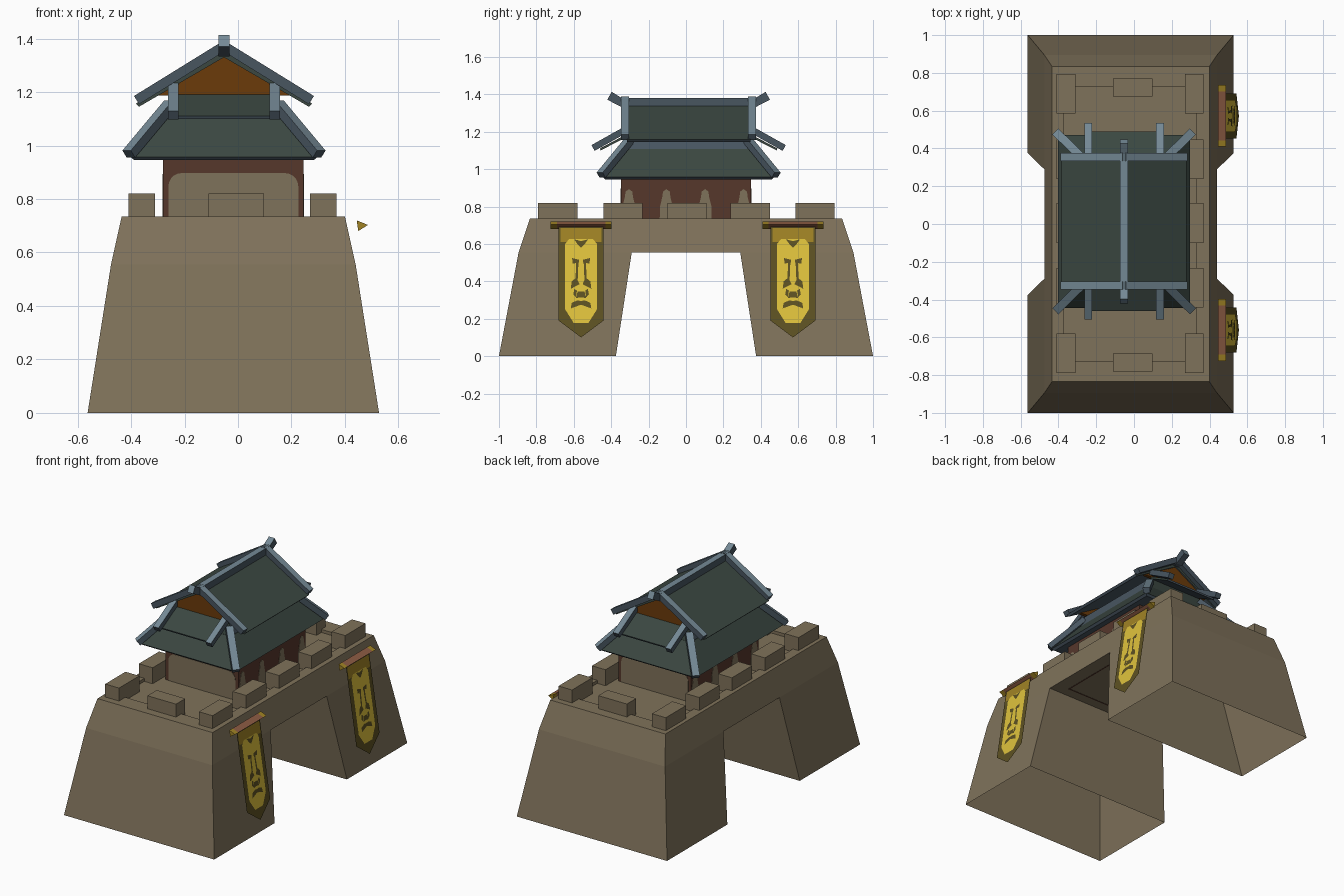
import bpy, bmesh, math
from mathutils import Vector

if "Cube" in bpy.data.objects:
    bpy.data.objects.remove(bpy.data.objects["Cube"])

COL = {
    "stone": (0.212, 0.168, 0.103), "brown_wall": (0.092, 0.038, 0.024),
    "green_tile": (0.043, 0.063, 0.053), "slate": (0.065, 0.092, 0.118),
    "light_slate": (0.175, 0.250, 0.300), "gable_orange": (0.145, 0.043, 0.003),
    "yellow": (0.74, 0.54, 0.046), "olive": (0.110, 0.083, 0.016),
    "gold": (0.35, 0.225, 0.018), "rod_brown": (0.26, 0.105, 0.055)}
for n in COL:
    bpy.data.materials.new(n).diffuse_color = (*COL[n], 1)


def build(name, polys, mat, rule=None, recalc=True):
    """Object from polygons (lists of points); rule(normal) may override the material."""
    bm = bmesh.new()
    for p in polys:
        bm.faces.new([bm.verts.new(v) for v in p])
    bmesh.ops.remove_doubles(bm, verts=bm.verts, dist=1e-5)
    if recalc:
        bmesh.ops.recalc_face_normals(bm, faces=bm.faces)
    bm.normal_update()
    used = [mat]
    for f in bm.faces:
        m = (rule(f.normal) if rule else None) or mat
        if m not in used:
            used.append(m)
        f.material_index = used.index(m)
    me = bpy.data.meshes.new(name)
    bm.to_mesh(me)
    bm.free()
    for m in used:
        me.materials.append(bpy.data.materials[m])
    ob = bpy.data.objects.new(name, me)
    bpy.context.collection.objects.link(ob)
    return ob


def loft(rings, cap0=True, cap1=True):
    out = []
    for a, b in zip(rings, rings[1:]):
        n = len(a)
        out += [[a[i], a[(i + 1) % n], b[(i + 1) % n], b[i]] for i in range(n)]
    return out + ([rings[0]] if cap0 else []) + ([rings[-1]] if cap1 else [])


def rect(x0, x1, y0, y1, z):
    return [(x0, y0, z), (x1, y0, z), (x1, y1, z), (x0, y1, z)]


def box(name, x0, x1, y0, y1, z0, z1, mat, rule=None):
    return build(name, loft([rect(x0, x1, y0, y1, z0), rect(x0, x1, y0, y1, z1)]), mat, rule)


def bar(name, pts, w, h):
    """Roof trim beam along a path: light on top, dark on the sides."""
    pts = [Vector(p) for p in pts]
    side = (pts[-1] - pts[0]).cross(Vector((0, 0, 1))).normalized()
    rings = []
    for i, p in enumerate(pts):
        d = (pts[min(i + 1, len(pts) - 1)] - pts[max(i - 1, 0)]).normalized()
        up = side.cross(d)
        rings.append([p + side * a * w / 2 + up * b * h / 2
                      for a, b in ((-1, -1), (1, -1), (1, 1), (-1, 1))])
    build(name, loft(rings), "slate", lambda n: "light_slate" if n.z > 0.4 else None)


# --- stone gate body: hollow below, with passage through x ---
CX = -0.0175
H = {0: 0.545, 0.555: 0.4575, 0.735: 0.4175}
P = lambda s, y, z: (CX + s * H[z], y, z)
polys = []
for s in (-1, 1):
    polys.append([P(s, y, 0.555) for y in (-0.895, -0.29, 0.29, 0.895)]
                 + [P(s, 0.835, 0.735), P(s, -0.835, 0.735)])
    for t in (-1, 1):
        polys.append([P(s, t, 0), P(s, t * 0.375, 0), P(s, t * 0.29, 0.555), P(s, t * 0.895, 0.555)])
for t in (-1, 1):
    for (ya, za), (yb, zb) in (((1, 0), (0.895, 0.555)), ((0.895, 0.555), (0.835, 0.735)),
                               ((0.375, 0), (0.29, 0.555))):
        polys.append([P(-1, t * ya, za), P(1, t * ya, za), P(1, t * yb, zb), P(-1, t * yb, zb)])
polys.append([P(-1, -0.29, 0.555), P(1, -0.29, 0.555), P(1, 0.29, 0.555), P(-1, 0.29, 0.555)])
# top rim and slightly sunken walkway
rim = [P(-1, -0.835, 0.735), P(1, -0.835, 0.735), P(1, 0.835, 0.735), P(-1, 0.835, 0.735)]
polys += loft([rim, rect(-0.37, 0.33, -0.725, 0.725, 0.735),
               rect(-0.37, 0.33, -0.725, 0.725, 0.715)], cap0=False)
build("gate_body", polys, "stone")
# thin wooden frame under the passage
for s in (-1, 1):
    box("passage_beam_y", CX + s * 0.36 - 0.004, CX + s * 0.36 + 0.004, -0.22, 0.22, 0.5535, 0.556, "brown_wall")
    box("passage_beam_x", CX - 0.36, CX + 0.36, s * 0.22 - 0.004, s * 0.22 + 0.004, 0.5535, 0.556, "brown_wall")

# --- battlements ---
for x0, x1 in ((-0.41, -0.31), (0.27, 0.368)):
    for y in (-0.685, -0.337, 0.005, 0.343, 0.69):
        box("side_merlon", x0, x1, y - 0.105, y + 0.105, 0.71, 0.82, "stone")
for y in (-0.733, 0.722):
    box("end_merlon", -0.11, 0.097, y - 0.048, y + 0.048, 0.71, 0.82, "stone")

# --- tower room ---
TX = -0.0175
box("tower_wall", TX - 0.263, TX + 0.263, -0.348, 0.348, 0.71, 0.975, "brown_wall")


def arch(hw, z0, z1, r, n=5):
    """Outline with rounded top corners."""
    pts = [(-hw, z0), (hw, z0)]
    for k in range(n + 1):
        a = math.pi / 2 * k / n
        pts.append((hw - r + r * math.cos(a), z1 - r + r * math.sin(a)))
    return pts + [(-u, v) for u, v in reversed(pts[2:])]


for t in (-1, 1):
    ring = [[(TX + u, t * y, v) for u, v in arch(0.243, 0.715, 0.897, 0.05)] for y in (0.347, 0.350)]
    build("plaster_panel", loft(ring), "stone")
    for y in (-0.305, -0.105, 0.102, 0.308):
        shape = [(-0.036, 0.715), (0.036, 0.715), (0.034, 0.80), (0.022, 0.85), (0.018, 0.88),
                 (0, 0.893), (-0.018, 0.88), (-0.022, 0.85), (-0.034, 0.80)]
        ring = [[(TX + t * x, y + u, v) for u, v in shape] for x in (0.262, 0.265)]
        build("plaster_arch", loft(ring), "stone")

# --- lower hipped roof ---
RX = -0.0525


def roof_rect(hx, hy, z):
    return rect(RX - hx, RX + hx, -hy, hy, z)


build("lower_roof", loft([roof_rect(0.335, 0.445, 0.945), roof_rect(0.350, 0.458, 0.957),
                          roof_rect(0.225, 0.335, 1.108)]),
      "green_tile", lambda n: "slate" if n.z < -0.2 else None)
build("roof_neck", loft([roof_rect(0.225, 0.335, 1.10), roof_rect(0.20, 0.315, 1.18)]),
      "green_tile", lambda n: "slate" if abs(n.x) > 0.5 else None)
for t in (-1, 1):
    # small canopy below each gable, held between two beams
    ring = [[(RX + u, t * y, z) for y, z in ((0.315, 1.195), (0.475, 1.11), (0.47, 1.10), (0.315, 1.18))]
            for u in (-0.19, 0.19)]
    build("roof_canopy", loft(ring), "green_tile", lambda n: "slate" if n.z < -0.2 else None)
    for s in (-1, 1):
        bar("roof_hip_beam", [(RX + s * 0.356, t * 0.468, 0.968), (RX + s * 0.20, t * 0.315, 1.155)], 0.045, 0.035)
        bar("roof_end_beam", [(RX + s * 0.19, t * 0.511, 1.113), (RX + s * 0.19, t * 0.32, 1.22)], 0.04, 0.035)

# --- upper gabled roof ---
prof = [(-0.33, 1.157), (0, 1.350), (0.33, 1.157), (0.318, 1.145), (0, 1.33), (-0.318, 1.145)]
ends = [[(RX + u, y, v) for u, v in prof] for y in (-0.33, 0.33)]
polys = loft(ends, False, False)
for e in ends:
    polys += [[e[0], e[1], e[4], e[5]], [e[1], e[2], e[3], e[4]]]
build("upper_roof", polys, "green_tile", lambda n: "slate" if n.z < 0 else None)
for t in (-1, 1):
    tri = [[(RX + u, t * y, v) for u, v in ((-0.255, 1.188), (0.255, 1.188), (0, 1.342))]
           for y in (0.30, 0.322)]
    build("roof_gable_panel", loft(tri), "gable_orange")
    for s in (-1, 1):
        bar("roof_barge_board", [(RX + s * 0.327, t * 0.34, 1.170), (RX, t * 0.34, 1.372)], 0.043, 0.036)
bar("roof_ridge_beam", [(RX, -0.423, 1.392), (RX, -0.36, 1.357), (RX, 0.36, 1.357), (RX, 0.423, 1.392)],
    0.042, 0.048)
# the whole roof sits slightly behind the centre
for ob in bpy.data.objects:
    if "roof" in ob.name:
        ob.location.y = 0.014

# --- banners on the right side ---
def banner(cy):
    def sheet(name, pts, mat, lift):
        build(name, [[(0.467 + (0.69 - z) * 0.15 + lift, cy + u, z) for u, z in pts]], mat, recalc=False)

    # cloth, gold head strip, bright field
    sheet("banner_cloth", [(-0.12, 0.19), (0, 0.10), (0.12, 0.19), (0.12, 0.69), (-0.12, 0.69)], "olive", 0)
    sheet("banner_head", [(-0.11, 0.61), (0.11, 0.61), (0.11, 0.685), (-0.11, 0.685)], "gold", 0.001)
    sheet("banner_field", [(-0.085, 0.25), (-0.04, 0.178), (0.04, 0.178), (0.085, 0.25),
                           (0.085, 0.60), (0.065, 0.625), (-0.065, 0.625), (-0.085, 0.60)], "yellow", 0.002)
    # abstract ornament, mirrored left and right
    half = ([(0, 0.58), (0.02, 0.60), (0.038, 0.625), (0, 0.615)],
            [(0.01, 0.50), (0.045, 0.495), (0.048, 0.525), (0.01, 0.515)],
            [(0.018, 0.41), (0.03, 0.41), (0.026, 0.50), (0.014, 0.50)],
            [(0.008, 0.385), (0.055, 0.36), (0.05, 0.40), (0.025, 0.42)],
            [(0.028, 0.315), (0.042, 0.33), (0.036, 0.36), (0.022, 0.35)],
            [(0, 0.315), (0.028, 0.31), (0.018, 0.345), (0, 0.345)],
            [(0, 0.275), (0.055, 0.255), (0.05, 0.285), (0.02, 0.298), (0, 0.295)])
    for p in half:
        sheet("banner_ornament", p, "olive", 0.004)
        sheet("banner_ornament", [(-u, v) for u, v in reversed(p)], "olive", 0.004)
    # three-sided hanging rod with gold tips
    tri = lambda y: [(0.444, cy + y, 0.72), (0.486, cy + y, 0.703), (0.450, cy + y, 0.68)]
    build("banner_rod", loft([tri(-0.13), tri(0.13)], False, False), "rod_brown")
    build("banner_rod_tip", loft([tri(-0.163), tri(-0.13)]), "gold")
    build("banner_rod_tip", loft([tri(0.13), tri(0.163)]), "gold")


banner(-0.561)
banner(0.572)

for m in bpy.data.materials:
    if m.users and not m.is_grease_pencil:
        m.use_nodes = True
        m.node_tree.nodes["Principled BSDF"].inputs["Base Color"].default_value = m.diffuse_color
